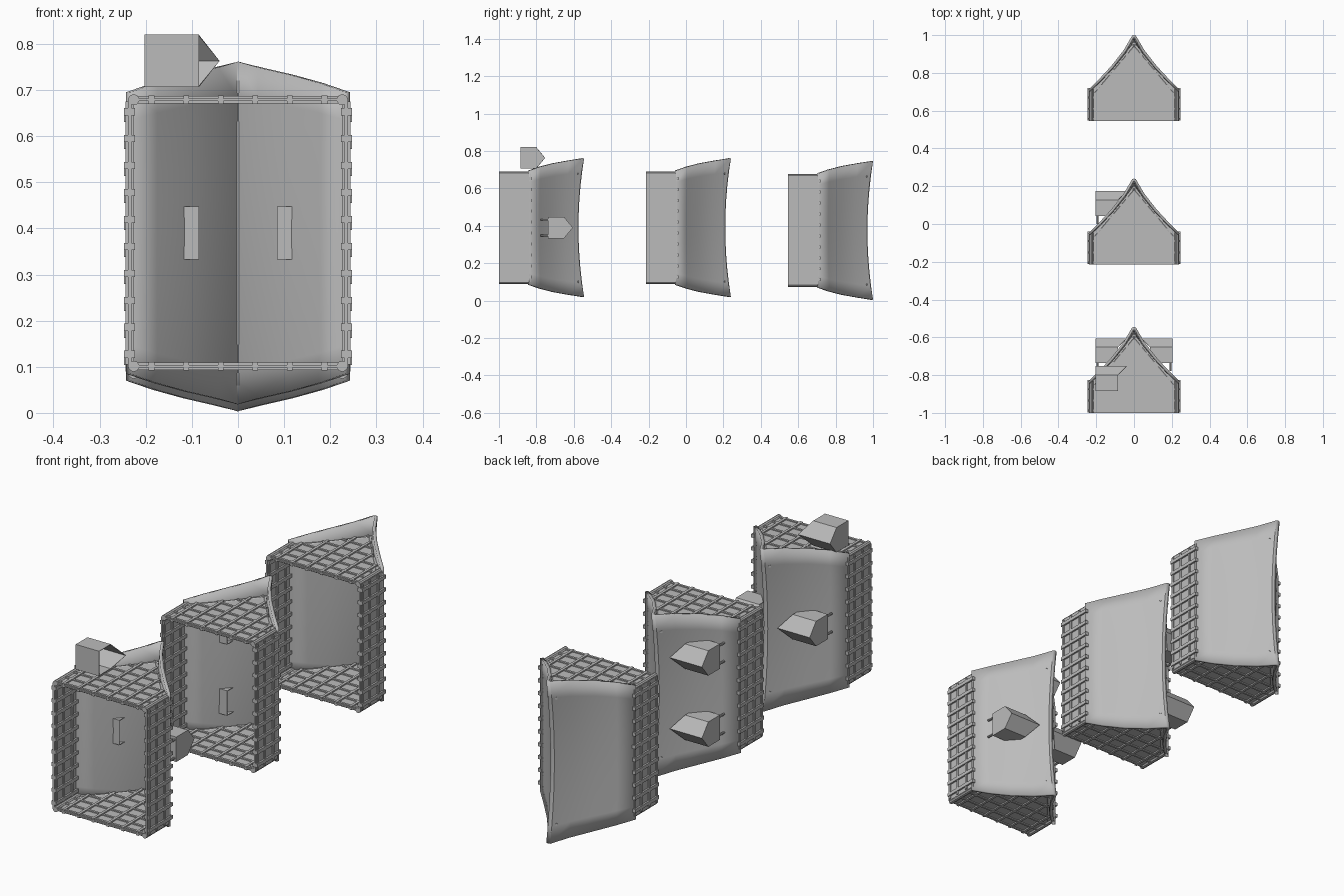
import bpy, bmesh, math
from mathutils import Vector

if "Cube" in bpy.data.objects:
    bpy.data.objects.remove(bpy.data.objects["Cube"])

grey = bpy.data.materials.new("plain_grey")
grey.diffuse_color = (0.5, 0.5, 0.5, 1)
grey.use_nodes = True
grey.node_tree.nodes["Principled BSDF"].inputs["Base Color"].default_value = grey.diffuse_color


def finish(name, bm, thickness=0, offset=-1):
    me = bpy.data.meshes.new(name)
    bm.to_mesh(me)
    bm.free()
    ob = bpy.data.objects.new(name, me)
    bpy.context.collection.objects.link(ob)
    me.materials.append(grey)
    if thickness:
        m = ob.modifiers.new("thickness", "SOLIDIFY")
        m.thickness, m.offset = thickness, offset
    return ob


def add_box(bm, lo, hi):
    vs = bmesh.ops.create_cube(bm, size=1)["verts"]
    lo, hi = Vector(lo), Vector(hi)
    for v in vs:
        v.co = Vector([(a + b) / 2 + c * (b - a) for a, b, c in zip(lo, hi, v.co)])


def add_rod(bm, a, b, r, sides=8):
    a, b = Vector(a), Vector(b)
    d = b - a
    vs = bmesh.ops.create_cone(bm, cap_ends=True, segments=sides, radius1=r, radius2=r, depth=d.length)["verts"]
    rot = d.to_track_quat("Z", "Y")
    for v in vs:
        v.co = rot @ v.co + (a + b) / 2


# Roof profile: half width, height above base and half length, from eave to ridge
PROFILE = [(0.243, 0.165, 0.305), (0.185, 0.222, 0.325), (0.12, 0.292, 0.343),
           (0.055, 0.375, 0.358), (0.01, 0.452, 0.369), (0, 0.455, 0.37)]


def roof(y0, zc):
    bm = bmesh.new()
    side = [(x, y, l) for x, y, l in PROFILE]
    full = side + [(-x, y, l) for x, y, l in side[-2::-1]]
    n, rows = 10, []
    for x, y, l in full:
        k = (y - 0.165) / 0.29
        rows.append([bm.verts.new((x, y0 + y - 0.03 * k * (1 - (2 * j / n - 1) ** 2),
                                   zc + l * (2 * j / n - 1))) for j in range(n + 1)])
    for a, b in zip(rows, rows[1:]):
        for j in range(n):
            bm.faces.new((a[j], a[j + 1], b[j + 1], b[j]))
    bmesh.ops.recalc_face_normals(bm, faces=bm.faces)
    if sum(f.normal.y for f in bm.faces) < 0:
        bmesh.ops.reverse_faces(bm, faces=bm.faces)
    ob = finish("roof", bm, 0.014)
    bpy.ops.object.select_all(action="DESELECT")
    bpy.context.view_layer.objects.active = ob
    ob.select_set(True)
    bpy.ops.object.shade_smooth_by_angle(angle=math.radians(30))


GABLE = [(0.232, 0), (0.232, 0.16), (0.17, 0.215), (0.11, 0.282), (0.05, 0.355), (0, 0.42)]


def slope_height(x):
    # Height of the gable edge at a given distance from the middle
    for (xa, ya), (xb, yb) in zip(GABLE[1:], GABLE[2:]):
        if xb <= abs(x) <= xa:
            return ya + (yb - ya) * (xa - abs(x)) / (xa - xb)
    return 0.16


def slope_width(y):
    for (xa, ya), (xb, yb) in zip(GABLE[1:], GABLE[2:]):
        if ya <= y <= yb:
            return xa + (xb - xa) * (y - ya) / (yb - ya)
    return 0.225


def walls(y0, zc):
    # Side walls and gable walls
    bm = bmesh.new()
    for s in (-1, 1):
        add_box(bm, (s * 0.235 - 0.004, y0, zc - 0.29), (s * 0.235 + 0.004, y0 + 0.17, zc + 0.29))
        pts = GABLE + [(-x, y) for x, y in GABLE[-2::-1]]
        f = bm.faces.new([bm.verts.new((x, y0 + y, zc + s * 0.286)) for x, y in pts])
        g = bmesh.ops.extrude_face_region(bm, geom=[f])["geom"]
        for v in g:
            if isinstance(v, bmesh.types.BMVert):
                v.co.z += s * 0.006
    bmesh.ops.recalc_face_normals(bm, faces=bm.faces)
    finish("walls", bm)

    # Round corner posts
    bm = bmesh.new()
    for sx in (-1, 1):
        for sz in (-1, 1):
            x, z = sx * 0.226, zc + sz * 0.289
            add_rod(bm, (x, y0, z), (x, y0 + 0.17, z), 0.012, 10)
    finish("corner_posts", bm)

    # Timber framing that shows on both sides of the walls
    bm = bmesh.new()
    for s in (-1, 1):
        for i in range(10):
            z, x = zc + (i - 4.5) * 0.0585, s * 0.235
            add_box(bm, (x - 0.012, y0 + 0.002, z - 0.008), (x + 0.012, y0 + 0.175, z + 0.008))
        for y in (0.012, 0.065, 0.125):
            add_box(bm, (s * 0.235 - 0.009, y0 + y - 0.005, zc - 0.285),
                    (s * 0.235 + 0.009, y0 + y + 0.005, zc + 0.285))
        z = zc + s * 0.289
        for i in range(6):
            x = (i - 2.5) * 0.075
            add_box(bm, (x - 0.006, y0 + 0.002, z - 0.009), (x + 0.006, y0 + slope_height(x) - 0.01, z + 0.009))
        for y in (0.012, 0.065, 0.125, 0.185, 0.25, 0.315):
            w = slope_width(y) - 0.008
            add_box(bm, (-w, y0 + y - 0.005, z - 0.008), (w, y0 + y + 0.005, z + 0.008))
        for sx in (-1, 1):
            add_rod(bm, (sx * 0.21, y0 + 0.15, z), (-sx * 0.022, y0 + 0.425, z), 0.006, 6)
    finish("timber_frame", bm)


def dormer(s, y, z, posts=True):
    # Gabled box, closed outside and open toward the house, with a longer ridge
    bm = bmesh.new()
    sec = [(0, -0.057, 0.085), (0.085, -0.057, 0.085), (0.132, 0, 0.04),
           (0.085, 0.057, 0.085), (0, 0.057, 0.085)]
    out = [bm.verts.new((s * 0.203, y + a, z + b)) for a, b, _ in sec]
    inn = [bm.verts.new((s * c, y + a, z + b)) for a, b, c in sec]
    bm.faces.new(out)
    for i in range(5):
        j = (i + 1) % 5
        bm.faces.new((out[i], inn[i], inn[j], out[j]))
    bmesh.ops.recalc_face_normals(bm, faces=bm.faces)
    finish("dormer", bm, 0.003)
    if posts:
        bm = bmesh.new()
        for d in (-0.042, 0.042):
            add_rod(bm, (s * 0.193, y + 0.005, z + d), (s * 0.193, y - 0.042, z + d), 0.005)
        finish("dormer_posts", bm)


# Three houses lying on their backs, one behind the other
for y0, zc in ((-1, 0.39), (-0.215, 0.39), (0.545, 0.375)):
    roof(y0, zc)
    walls(y0, zc)

dormer(1, -0.737, 0.39)
dormer(-1, -0.737, 0.39)
dormer(-1, 0.043, 0.227)
dormer(-1, 0.043, 0.553)
dormer(-1, -0.885, 0.763, posts=False)
